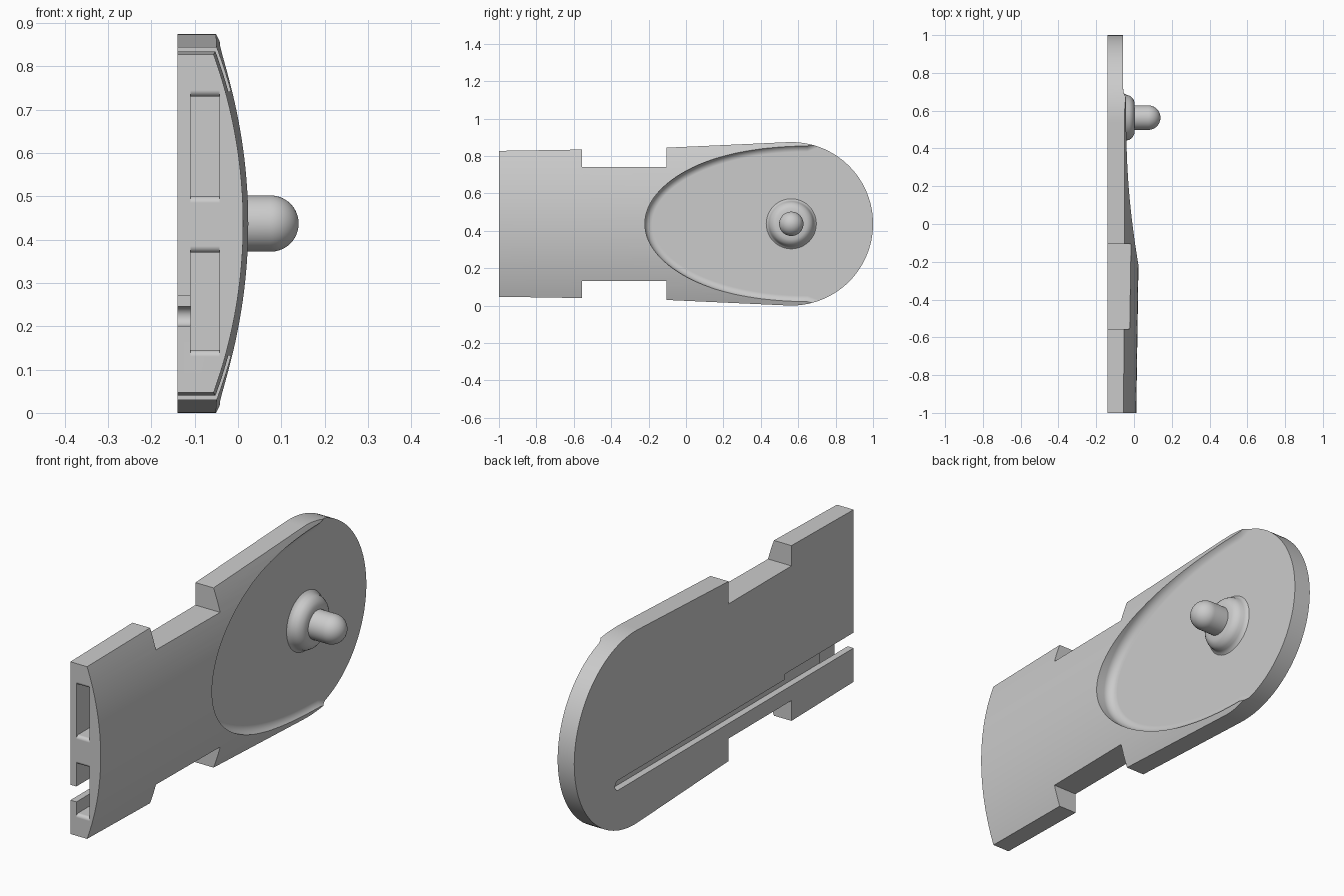
import bpy, bmesh
from math import sin, cos, pi, sqrt, radians

if "Cube" in bpy.data.objects:
    bpy.data.objects.remove(bpy.data.objects["Cube"], do_unlink=True)

MID = 0.437      # height of the long axis, also the radius of the rounded end
BACK = -0.14     # flat back plane
FLOOR = -0.057   # floor of the front recess
PEG_Y = 0.563    # centre of the rounded end and of the peg

grey = bpy.data.materials.new("plain grey")
grey.use_nodes = True
grey.diffuse_color = (0.6, 0.6, 0.6, 1)
grey.node_tree.nodes["Principled BSDF"].inputs["Base Color"].default_value = (0.6, 0.6, 0.6, 1)


def loft(name, rings):
    """Closed solid through rings of equal point count."""
    bm = bmesh.new()
    loops = [[bm.verts.new(p) for p in ring] for ring in rings]
    n = len(loops[0])
    for a, b in zip(loops, loops[1:]):
        for i in range(n):
            j = (i + 1) % n
            bm.faces.new((a[i], a[j], b[j], b[i]))
    bm.faces.new(loops[0])
    bm.faces.new(loops[-1])
    bmesh.ops.recalc_face_normals(bm, faces=bm.faces)
    mesh = bpy.data.meshes.new(name)
    bm.to_mesh(mesh)
    bm.free()
    mesh.materials.append(grey)
    obj = bpy.data.objects.new(name, mesh)
    bpy.context.collection.objects.link(obj)
    return obj


def prism(name, outline, x0, x1):
    return loft(name, [[(x, y, z) for y, z in outline] for x in (x0, x1)])


def activate(obj):
    bpy.ops.object.select_all(action='DESELECT')
    obj.select_set(True)
    bpy.context.view_layer.objects.active = obj


def combine(obj, tool, operation):
    tool.hide_render = True
    mod = obj.modifiers.new(operation, 'BOOLEAN')
    mod.operation = operation
    mod.solver = 'EXACT'
    mod.object = tool
    activate(obj)
    bpy.ops.object.modifier_apply(modifier=mod.name)
    bpy.data.objects.remove(tool, do_unlink=True)


def smooth(obj):
    activate(obj)
    bpy.ops.object.shade_smooth_by_angle(angle=radians(30))


def lathe(name, profile, n=48):
    """Solid of revolution along x about the peg axis, from (x, radius)."""
    return loft(name, [[(x, PEG_Y + r * cos(2 * pi * i / n), MID + r * sin(2 * pi * i / n))
                        for i in range(n)] for x, r in profile])


# Plate outline: notched strap with a rounded end
half = [(-1, 0.39), (-0.555, 0.397), (-0.555, 0.305), (-0.105, 0.305), (-0.105, 0.407)]
half += [(PEG_Y + MID * cos(a), MID * sin(a))
         for a in [radians(93 - 3 * i) for i in range(32)]]
outline = [(y, MID + h) for y, h in half] + [(y, MID - h) for y, h in reversed(half[:-1])]
plate = prism("plate", outline, BACK, 0.3)

# Gently arched front surface
R = 1.15


def arch(y):
    crown = 0.027 + 0.015 * y
    hs = [-0.6 + 1.2 * i / 48 for i in range(49)]
    pts = [(crown - R + sqrt(R * R - h * h), y, MID + h) for h in hs]
    return pts + [(-0.5, y, MID + 0.6), (-0.5, y, MID - 0.6)]


combine(plate, loft("arch_tool", [arch(-1.1), arch(1.1)]), 'INTERSECT')

# Elliptical recess with a filleted wall
FILLET = 0.04


def recess_ring(x, inset):
    pts = []
    for i in range(65):
        a = pi / 2 + pi * i / 64
        pts.append((x, 0.65 + (0.87 - inset) * cos(a), MID + (0.425 - inset) * sin(a)))
    return pts + [(x, 1.2, MID - 0.6), (x, 1.2, MID + 0.6)]


rings = []
for i in range(9):
    t = pi / 2 * i / 8
    rings.append(recess_ring(FLOOR + FILLET * (1 - cos(t)), FILLET * (1 - sin(t))))
rings.append(recess_ring(0.4, 0))
combine(plate, loft("recess_tool", rings), 'DIFFERENCE')

# Two pockets in the strap end, with rounded mouths
LIP = 0.015
for z0, z1 in ((0.145, 0.37), (0.50, 0.73)):
    mid, h = (z0 + z1) / 2, (z1 - z0) / 2
    edge = [(-0.8, h)]
    edge += [(-1 + LIP * (1 - sin(a)), h + LIP * (1 - cos(a)))
             for a in [pi / 2 * i / 6 for i in range(7)]]
    edge.append((-1.05, h + LIP))
    shape = [(y, mid + d) for y, d in edge] + [(y, mid - d) for y, d in reversed(edge)]
    combine(plate, prism("pocket_tool", shape, -0.11, -0.043), 'DIFFERENCE')

# Long stepped slot along the back, with a round end
slot = [(-1.1, 0.27), (-1.1, 0.2)]
slot += [(0.685 + 0.0225 * cos(a), 0.2225 + 0.0225 * sin(a))
         for a in [-pi / 2 + pi * i / 12 for i in range(13)]]
slot += [(-0.51, 0.245), (-0.51, 0.27)]
combine(plate, prism("slot_tool", slot, -0.2, -0.1095), 'DIFFERENCE')

smooth(plate)
mod = plate.modifiers.new("even_shading", 'WEIGHTED_NORMAL')
mod.keep_sharp = True

# Flared collar and round-tipped peg
collar = [(FLOOR - 0.01, 0.134), (FLOOR, 0.134), (-0.05, 0.126), (-0.04, 0.121), (-0.025, 0.117),
          (-0.013, 0.109), (-0.004, 0.098), (0.002, 0.085), (0.003, 0.06)]
smooth(lathe("collar", collar))

PEG_R = 0.065
peg = [(-0.05, PEG_R)]
peg += [(0.14 - PEG_R + PEG_R * sin(a), PEG_R * cos(a))
        for a in [radians(88) * i / 14 for i in range(15)]]
smooth(lathe("peg", peg))
